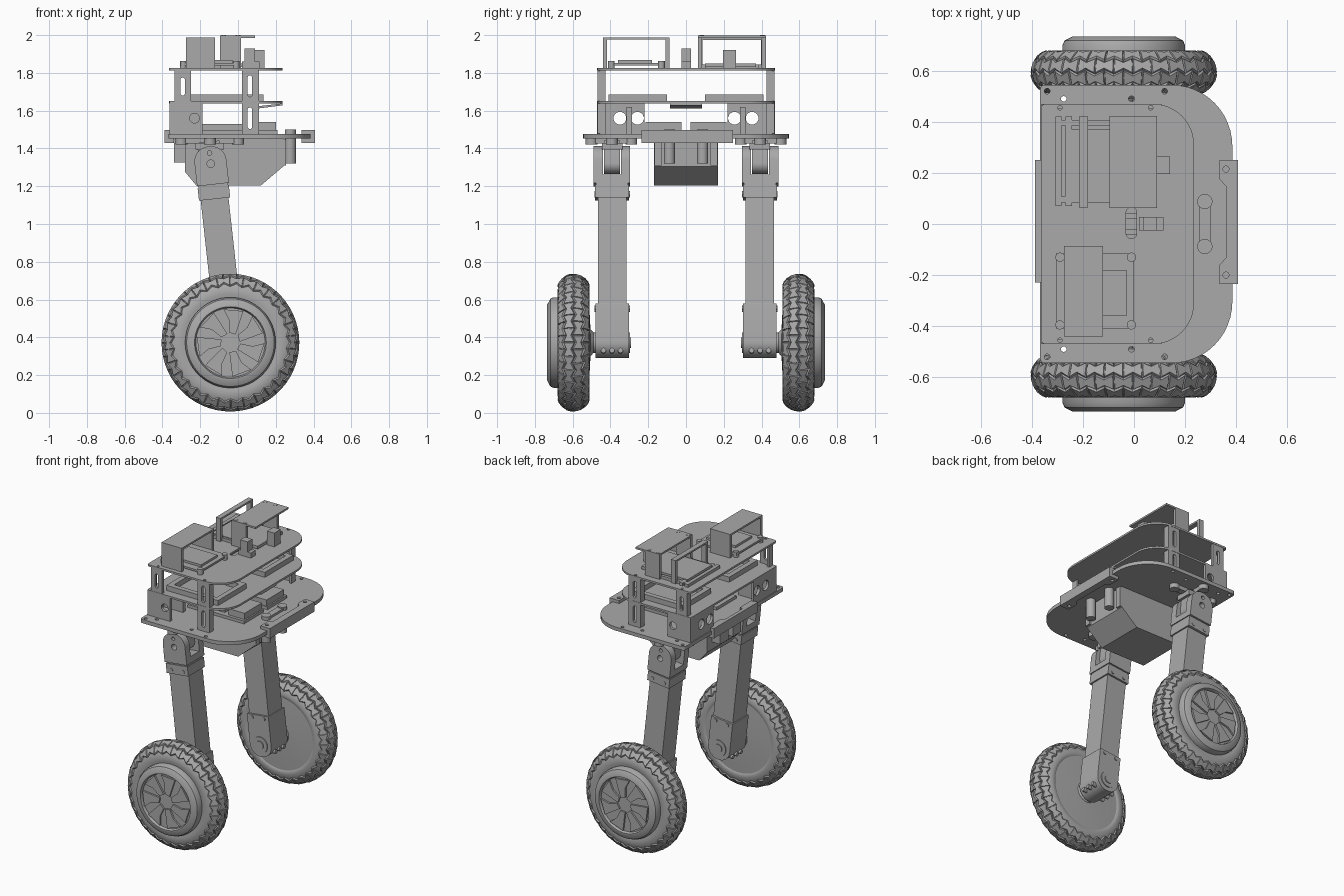
import bpy, bmesh, math
from mathutils import Matrix, Vector

if "Cube" in bpy.data.objects:
    bpy.data.objects.remove(bpy.data.objects["Cube"])

grey = bpy.data.materials.new("plain grey")
grey.use_nodes = True
grey.diffuse_color = (0.4, 0.4, 0.4, 1)
grey.node_tree.nodes["Principled BSDF"].inputs["Base Color"].default_value = (0.4, 0.4, 0.4, 1)

# Leg frame: origin on the wheel axle, leaning back toward the hinge
LEAN = Matrix.Translation((-0.04, 0, 0.372)) @ Matrix.Rotation(math.radians(-6.3), 4, 'Y')
PLANES = {
    'z': Matrix.Identity(4),
    'y': Matrix(((1, 0, 0, 0), (0, 0, 1, 0), (0, 1, 0, 0), (0, 0, 0, 1))),
    'x': Matrix(((0, 0, 1, 0), (1, 0, 0, 0), (0, 1, 0, 0), (0, 0, 0, 1))),
}


def finish(name, bm, mirror=False, lean=False, smooth=True):
    bmesh.ops.remove_doubles(bm, verts=bm.verts, dist=1e-5)
    bmesh.ops.recalc_face_normals(bm, faces=bm.faces)
    if lean:
        bm.transform(LEAN)
    me = bpy.data.meshes.new(name)
    bm.to_mesh(me)
    bm.free()
    me.materials.append(grey)
    ob = bpy.data.objects.new(name, me)
    bpy.context.collection.objects.link(ob)
    if mirror:
        mod = ob.modifiers.new("Mirror", 'MIRROR')
        mod.use_axis = (False, True, False)
        mod.use_mirror_merge = False
    if smooth:
        bpy.ops.object.select_all(action='DESELECT')
        ob.select_set(True)
        bpy.context.view_layer.objects.active = ob
        bpy.ops.object.shade_smooth_by_angle(angle=math.radians(30))
    return ob


def box(name, x0, x1, y0, y1, z0, z1, **kw):
    bm = bmesh.new()
    bmesh.ops.create_cube(bm, size=1)
    for v in bm.verts:
        v.co = ((x0 + x1) / 2 + v.co.x * (x1 - x0), (y0 + y1) / 2 + v.co.y * (y1 - y0),
                (z0 + z1) / 2 + v.co.z * (z1 - z0))
    return finish(name, bm, smooth=False, **kw)


def slot(u, v, r, half=0, n=16):
    """Circle, or upright slot when half is above zero."""
    return [(u + r * math.cos(t), v + r * math.sin(t) + (half if math.sin(t) > 0 else -half))
            for t in (math.tau * (i + 0.5) / n for i in range(n))]


def rounded(u0, u1, v0, v1, radii):
    """Rectangle with its own radius per corner, starting low-left, anticlockwise."""
    pts = []
    corners = ((u0, v0, 1, 1), (u1, v0, -1, 1), (u1, v1, -1, -1), (u0, v1, 1, -1))
    for i, ((u, v, su, sv), r) in enumerate(zip(corners, radii)):
        for k in range(13):
            t = math.pi * (1 + i / 2 + k / 24)
            pts.append((u + su * r + r * math.cos(t), v + sv * r + r * math.sin(t)))
    return pts


def plate(name, outline, lo, hi, plane='z', holes=(), **kw):
    """Extruded flat outline with holes."""
    cu = bpy.data.curves.new(name, 'CURVE')
    cu.dimensions, cu.fill_mode, cu.extrude = '2D', 'BOTH', (hi - lo) / 2
    for loop in (outline, *holes):
        sp = cu.splines.new('POLY')
        sp.points.add(len(loop) - 1)
        for p, (u, v) in zip(sp.points, loop):
            p.co = (u, v, 0, 1)
        sp.use_cyclic_u = True
    tmp = bpy.data.objects.new(name, cu)
    me = bpy.data.meshes.new_from_object(tmp)
    bm = bmesh.new()
    bm.from_mesh(me)
    bpy.data.objects.remove(tmp)
    bpy.data.meshes.remove(me)
    bm.transform(PLANES[plane] @ Matrix.Translation((0, 0, (lo + hi) / 2)))
    return finish(name, bm, **kw)


def lathe(name, profile, steps=64, **kw):
    """Revolve (radius, y) points round the y axis."""
    bm = bmesh.new()
    vs = [bm.verts.new((r, y, 0)) for r, y in profile]
    es = [bm.edges.new(p) for p in zip(vs, vs[1:])]
    bmesh.ops.spin(bm, geom=vs + es, cent=(0, 0, 0), axis=(0, 1, 0), angle=math.tau, steps=steps)
    return finish(name, bm, **kw)


def tread(name, count=30, rows=4, spread=66):
    """Honeycomb of raised blocks over the crown of the tyre."""
    bm = bmesh.new()
    grid = []
    for j in range(rows + 1):
        ring = []
        for k in range(2 * count):
            zig = 0.17 if (k + j) % 2 == 0 else -0.17
            a = math.radians(spread * (2 * (j + zig) / rows - 1))
            r, t = 0.268 + 0.09 * math.cos(a), math.pi * k / count
            ring.append(bm.verts.new((r * math.cos(t), 0.595 + 0.085 * math.sin(a), r * math.sin(t))))
        grid.append(ring)
    for j in range(rows):
        for i in range(count):
            ks = [(2 * i + (j + 1) % 2 + d) % (2 * count) for d in range(3)]
            bm.faces.new([grid[j][k] for k in ks] + [grid[j + 1][k] for k in reversed(ks)])
    for f in bm.faces:
        c = f.calc_center_median()
        f.normal_update()
        if f.normal.dot(c - Vector((0, 0.595, 0))) < 0:
            f.normal_flip()
    bmesh.ops.inset_individual(bm, faces=bm.faces[:], thickness=0.005, depth=0.009)
    return finish(name, bm, mirror=True, lean=True)


# Wheels
tyre = [(0.235, 0.675)] + [(0.266 + 0.09 * math.cos(a), 0.595 + 0.085 * math.sin(a))
        for a in (math.radians(95 - 10 * i) for i in range(20))]
lathe("tyre", tyre + [(0.25, 0.515), (0.06, 0.505), (0, 0.505)], mirror=True, lean=True)
tread("tyre_tread")
lathe("wheel_hub", [(0.24, 0.66), (0.24, 0.7), (0.232, 0.718), (0.2, 0.735), (0.19, 0.735),
                    (0.183, 0.718), (0, 0.718)], mirror=True, lean=True)
for i in range(7):
    polar = ((0.05, 0), (0.12, 8), (0.18, 10), (0.18, 44), (0.12, 36), (0.055, 40))
    turn = [(r, math.radians(a + i * 360 / 7)) for r, a in polar]
    plate(f"hub_vane_{i + 1}", [(r * math.cos(t), r * math.sin(t)) for r, t in turn],
          0.712, 0.73, 'y', mirror=True, lean=True)
lathe("axle", [(0, 0.47), (0.055, 0.47), (0.055, 0.49), (0.075, 0.508), (0, 0.508)], 32, mirror=True, lean=True)

# Legs: lower clamp, tube, upper clamp, forked hinge
plate("lower_clamp", rounded(-0.082, 0.082, -0.082, 0.2, (0.08, 0.08, 0.003, 0.003)), 0.302, 0.478, 'y',
      mirror=True, lean=True)
lathe("axle_cap", [(0, 0.29), (0.028, 0.29), (0.028, 0.296), (0.055, 0.296), (0.055, 0.31)], 24,
      mirror=True, lean=True)
box("leg_tube", -0.074, 0.074, 0.315, 0.465, 0.15, 0.82, mirror=True, lean=True)
box("upper_clamp", -0.083, 0.083, 0.302, 0.482, 0.765, 0.83, mirror=True, lean=True)
box("clamp_seam", -0.079, 0.079, 0.308, 0.476, 0.825, 0.85, mirror=True, lean=True)
box("hinge_base", -0.085, 0.085, 0.297, 0.49, 0.842, 0.885, mirror=True, lean=True)
for side, lo, hi in (("inner", 0.297, 0.345), ("outer", 0.44, 0.49)):
    plate(f"{side}_hinge_cheek", rounded(-0.085, 0.085, 0.88, 1.045, (0.002, 0.002, 0.08, 0.08)), lo, hi, 'y',
          holes=[slot(0, 0.953, 0.02), slot(0, 1.01, 0.012)], mirror=True, lean=True)
plate("hinge_knuckle", rounded(-0.06, 0.06, 0.9, 1.07, (0.05, 0.05, 0.002, 0.002)), 0.35, 0.435, 'y',
      mirror=True, lean=True)
for z in (0.79, 0.18):
    for x in (-0.045, 0.045):
        plate("clamp_screw", slot(x, z, 0.012), 0.296, 0.485, 'y', mirror=True, lean=True)
for x in (-0.045, 0, 0.045):
    plate("clamp_bolt", slot(0.392 + x, -0.05, 0.014), -0.084, 0.084, 'x', mirror=True, lean=True)

# Hinge mounts under the chassis
box("hinge_mount", -0.225, -0.075, 0.335, 0.445, 1.395, 1.43, mirror=True)
box("mount_arm_long", -0.3, 0.0, 0.37, 0.415, 1.425, 1.455, mirror=True)
box("mount_arm_cross", -0.17, -0.125, 0.275, 0.515, 1.425, 1.455, mirror=True)
for x, y in ((-0.3, 0.3925), (0, 0.3925), (-0.1475, 0.29), (-0.1475, 0.5)):
    plate("mount_boss", slot(x, y, 0.032), 1.42, 1.455, mirror=True)

# Chassis plate with end bumpers
points = [(-0.34, 0.52), (-0.275, 0.49), (-0.01, 0.49), (0.12, 0.52), (-0.35, 0.3)]
plate("chassis_plate", rounded(-0.368, 0.385, -0.545, 0.545, (0.02, 0.24, 0.24, 0.02)), 1.452, 1.477,
      holes=[slot(x, s * y, 0.011) for x, y in points for s in (1, -1)])
plate("front_bumper", [(0.335, -0.235), (0.408, -0.235), (0.408, 0.25), (0.335, 0.25), (0.335, 0.175),
                       (0.362, 0.145), (0.362, -0.13), (0.335, -0.16)], 1.43, 1.498,
      holes=[slot(0.36, y, 0.012) for y in (0.215, -0.2)])
plate("rear_bumper", [(-0.388, -0.23), (-0.34, -0.23), (-0.34, -0.105), (-0.364, -0.095), (-0.364, 0.105),
                      (-0.34, 0.115), (-0.34, 0.25), (-0.388, 0.25)], 1.43, 1.498)
plate("front_strap", slot(0.277, 0.002, 0.022, 0.088), 1.475, 1.492)
plate("front_post", slot(0.277, 0.088, 0.03), 1.32, 1.5, mirror=True)
box("rear_post", -0.34, -0.278, 0.025, 0.115, 1.325, 1.455, mirror=True)

# Underslung housing
plate("lower_housing", [(-0.28, 1.455), (-0.28, 1.275), (-0.22, 1.203), (0.12, 1.203), (0.24, 1.305),
                        (0.24, 1.455)], -0.17, 0.17, 'y')
box("housing_rib", 0.235, 0.255, 0.13, 0.168, 1.31, 1.45, mirror=True)
box("chassis_side_block", 0.08, 0.2, 0.025, 0.215, 1.475, 1.54, mirror=True)
box("chassis_rear_block", -0.19, 0.04, 0.04, 0.2, 1.475, 1.53, mirror=True)
box("chassis_tray", -0.22, 0.21, 0.02, 0.235, 1.475, 1.497, mirror=True)

# Corner brackets and deck columns
plate("bracket_side", rounded(-0.362, -0.188, 1.477, 1.65, (0.003, 0.003, 0.003, 0.003)), 0.452, 0.47, 'y',
      holes=[slot(-0.23, 1.56, 0.026)], mirror=True)
plate("bracket_rear", rounded(0.22, 0.47, 1.477, 1.64, (0.003, 0.003, 0.003, 0.003)), -0.362, -0.344, 'x',
      holes=[slot(0.35, 1.56, 0.034), slot(0.257, 1.56, 0.034)], mirror=True)
box("bracket_rib", -0.345, -0.2, 0.285, 0.315, 1.477, 1.62, mirror=True)
plate("rear_column", rounded(-0.337, -0.25, 1.65, 1.812, (0.003,) * 4), 0.45, 0.468, 'y',
      holes=[slot(-0.293, 1.727, 0.012, 0.036)], mirror=True)
plate("front_column", rounded(0.02, 0.11, 1.477, 1.812, (0.003,) * 4), 0.45, 0.468, 'y',
      holes=[slot(0.063, z, 0.012, 0.045) for z in (1.56, 1.73)], mirror=True)
for x, z in ((-0.337, 1.65), (0.02, 1.477), (0.095, 1.477)):
    box("column_flange", x, x + 0.015, 0.425, 0.455, z, 1.812, mirror=True)

# Middle and top decks
for name, lo, hi in (("middle_deck", 1.637, 1.65), ("top_deck", 1.812, 1.825)):
    plate(name, rounded(-0.365, 0.235, -0.47, 0.47, (0.02, 0.16, 0.16, 0.02)), lo, hi,
          holes=[slot(-0.01, 0.004, 0.021, 0.04)]
          + [slot(x, s * 0.455, 0.009) for x in (-0.29, 0.065) for s in (1, -1)])
for x in (-0.26, 0.1):
    box("cradle_cross_bar", x, x + 0.035, 0.1, 0.41, 1.648, 1.685, mirror=True)
for y in (0.1, 0.375):
    box("cradle_long_bar", -0.26, 0.135, y, y + 0.035, 1.648, 1.685, mirror=True)
plate("sensor_board", [(0.11, 1.612), (0.235, 1.628), (0.235, 1.638), (0.11, 1.624)], -0.085, 0.085, 'y')


def arch(name, x0, x1, y0, y1, wall, top, foot=None):
    """Bridge bracket with two end walls and a flat top."""
    box(f"{name}_top", x0, x1, y0, y1, top - 0.012, top)
    for label, a in (("near", y0), ("far", y1 - wall)):
        box(f"{name}_{label}_wall", x0, foot or x1, a, a + wall, 1.822, top - 0.01)


# Electronics on the top deck
arch("right_bridge", -0.275, -0.122, -0.44, -0.087, 0.022, 1.988)
arch("left_bridge", -0.095, 0.09, 0.063, 0.423, 0.022, 1.998, 0.015)
arch("carry_handle", -0.215, -0.18, 0.065, 0.42, 0.022, 1.985)
box("right_board", -0.305, 0.0, -0.41, -0.115, 1.84, 1.853)
box("right_board_chips", -0.25, -0.03, -0.36, -0.18, 1.85, 1.868)
box("left_board", -0.27, 0.08, 0.1, 0.37, 1.83, 1.85)
for x in (-0.308, -0.268):
    box("left_frame_bar", x, x + 0.025, 0.07, 0.42, 1.822, 1.845)
for y in (0.085, 0.385):
    box("left_frame_rail", -0.3, -0.09, y, y + 0.022, 1.822, 1.845)
for x in (-0.29, -0.01):
    for y in (-0.395, -0.13):
        plate("board_standoff", slot(x, y, 0.018), 1.822, 1.862)
for x in (-0.075, 0.0):
    for y in (0.083, 0.405):
        plate("bridge_screw", slot(x, y, 0.013), 1.995, 2.0)
box("center_block", 0.02, 0.115, -0.025, 0.027, 1.822, 1.86)
box("center_switch", 0.035, 0.09, -0.025, 0.027, 1.85, 1.93)
box("side_switch", 0.085, 0.14, 0.195, 0.265, 1.822, 1.92)
